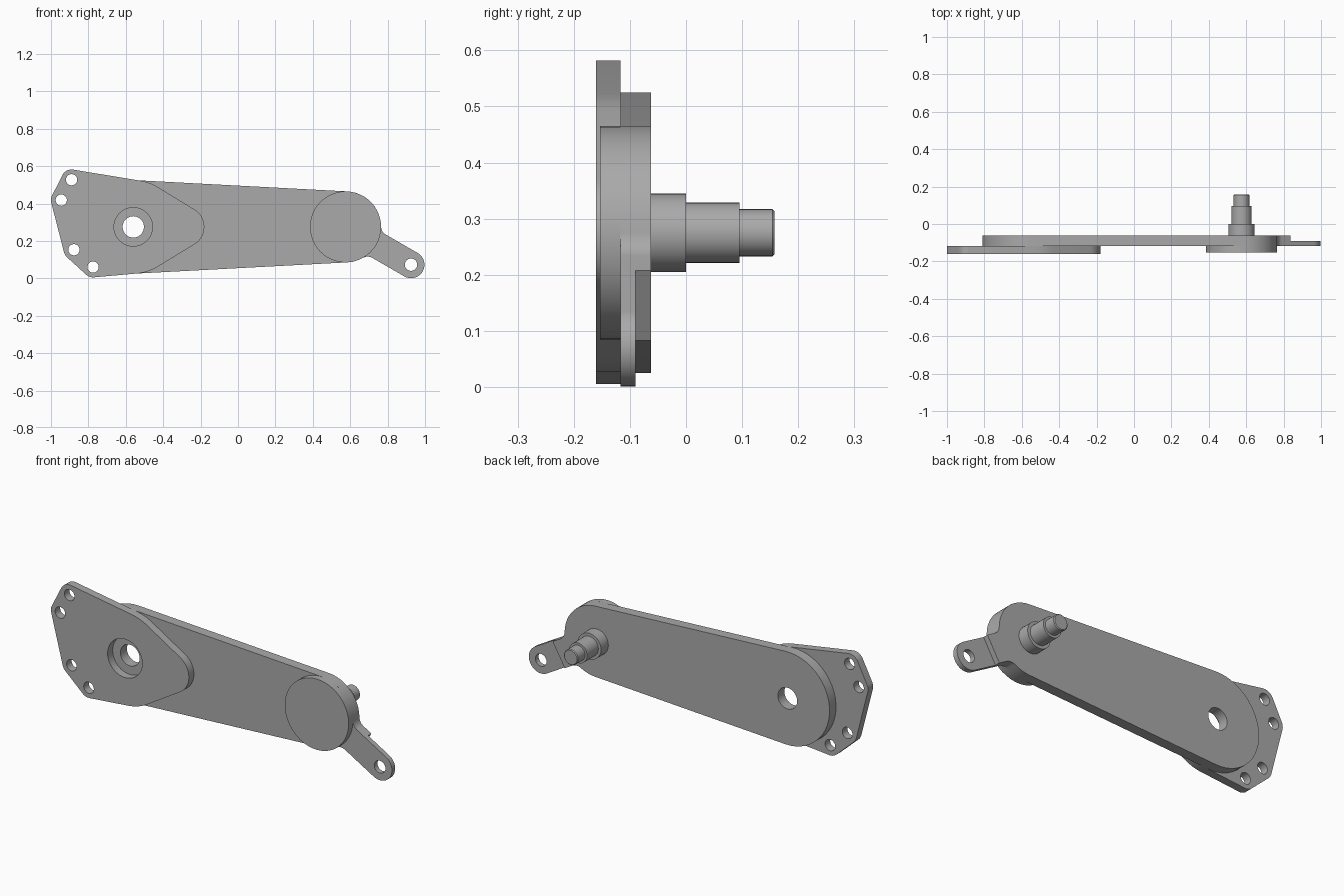
import bpy, bmesh, math
from math import sin, cos, radians, sqrt, atan2, degrees
from mathutils import Matrix, Vector

cube = bpy.data.objects.get("Cube")
if cube:
    bpy.data.objects.remove(cube, do_unlink=True)

steel = bpy.data.materials.new("grey steel")
steel.use_nodes = True
GREY = (0.4, 0.4, 0.4, 1)
steel.diffuse_color = GREY
steel.node_tree.nodes["Principled BSDF"].inputs["Base Color"].default_value = GREY


def arc(c, r, a0, a1):
    n = max(4, round(abs(a1 - a0) / 7.5))
    return [(c[0] + r * cos(radians(a0 + (a1 - a0) * i / n)),
             c[1] + r * sin(radians(a0 + (a1 - a0) * i / n))) for i in range(n + 1)]


def circle(c, r):
    return arc(c, r, 0, 360)[:-1]


def hull(circles):
    """Convex outline wrapped around a set of circles."""
    pts = sorted({(round(x, 5), round(z, 5)) for c, r in circles for x, z in circle(c, r)})

    def chain(seq):
        out = []
        for p in seq:
            while len(out) > 1 and ((out[-1][0] - out[-2][0]) * (p[1] - out[-2][1])
                                    <= (out[-1][1] - out[-2][1]) * (p[0] - out[-2][0])):
                out.pop()
            out.append(p)
        return out[:-1]
    return chain(pts) + chain(reversed(pts))


def finish(obj):
    bpy.ops.object.select_all(action='DESELECT')
    obj.select_set(True)
    bpy.context.view_layer.objects.active = obj
    bpy.ops.object.shade_smooth_by_angle(angle=radians(30))


def add_mesh(name, mesh):
    bm = bmesh.new()
    bm.from_mesh(mesh)
    bmesh.ops.remove_doubles(bm, verts=bm.verts, dist=0.0001)
    bmesh.ops.recalc_face_normals(bm, faces=bm.faces)
    bm.to_mesh(mesh)
    bm.free()
    mesh.materials.clear()
    mesh.materials.append(steel)
    obj = bpy.data.objects.new(name, mesh)
    bpy.context.collection.objects.link(obj)
    return obj


def slab(name, outlines, y0, y1):
    """Plate in the XZ plane; outlines after the first are holes."""
    cu = bpy.data.curves.new(name + " outline", 'CURVE')
    cu.dimensions = '2D'
    cu.fill_mode = 'BOTH'
    cu.extrude = (y1 - y0) / 2
    for pts in outlines:
        sp = cu.splines.new('POLY')
        sp.points.add(len(pts) - 1)
        for p, (x, z) in zip(sp.points, pts):
            p.co = (x, z, 0, 1)
        sp.use_cyclic_u = True
    tmp = bpy.data.objects.new("tmp", cu)
    bpy.context.collection.objects.link(tmp)
    bpy.context.view_layer.update()
    mesh = bpy.data.meshes.new_from_object(
        tmp.evaluated_get(bpy.context.evaluated_depsgraph_get()))
    bpy.data.objects.remove(tmp)
    bpy.data.curves.remove(cu)
    mesh.transform(Matrix.Translation((0, (y0 + y1) / 2, 0)) @ Matrix.Rotation(radians(90), 4, 'X'))
    return add_mesh(name, mesh)


# Shared layout
BIG, SMALL, TAB = (-0.56, 0.275), (0.575, 0.275), (0.925, 0.073)
R_BIG, R_SMALL, R_TAB, FILLET = 0.25, 0.19, 0.072, 0.05
FRONT, MID, STEP, BACK = -0.16, -0.117, -0.09, -0.062

# Arm: tapered link with a filleted neck leading to a small tab
neck = Vector((TAB[0] - SMALL[0], TAB[1] - SMALL[1])).normalized()
side = Vector((-neck.y, neck.x))
tilt = degrees(atan2(neck.y, neck.x))
v = R_TAB + FILLET
u = sqrt((R_SMALL + FILLET) ** 2 - v ** 2)
spread = degrees(atan2(v, u))
tangent = degrees(math.acos((R_BIG - R_SMALL) / (SMALL[0] - BIG[0])))
low = Vector(SMALL) + neck * u - side * v
high = Vector(SMALL) + neck * u + side * v
outline = (arc(BIG, R_BIG, tangent, 360 - tangent)
           + arc(SMALL, R_SMALL, -tangent, tilt - spread)
           + arc(low, FILLET, tilt - spread + 180, tilt + 90)[1:]
           + arc(TAB, R_TAB, tilt - 90, tilt + 90)
           + arc(high, FILLET, tilt + 270, tilt + spread + 180)
           + arc(SMALL, R_SMALL, tilt + spread, tangent)[1:])
arm = slab("arm", [outline, circle(BIG, 0.057), circle(TAB, 0.033)], MID, BACK)

# Thin the tab from behind with a straight step across the neck
bm = bmesh.new()
bmesh.ops.create_cube(bm, size=1)
centre = Vector(SMALL) + neck * (0.26 + 0.2)
bmesh.ops.transform(bm, verts=bm.verts, matrix=(
    Matrix.Translation((centre.x, STEP + 0.1, centre.y))
    @ Matrix.Rotation(radians(-tilt), 4, 'Y') @ Matrix.Diagonal((0.4, 0.2, 0.4, 1))))
box = bpy.data.meshes.new("tab cutter")
bm.to_mesh(box)
bm.free()
cutter = add_mesh("tab cutter", box)
cutter.hide_render = True
mod = arm.modifiers.new("thin tab", 'BOOLEAN')
mod.operation = 'DIFFERENCE'
mod.solver = 'EXACT'
mod.object = cutter
bpy.context.view_layer.objects.active = arm
bpy.ops.object.modifier_apply(modifier=mod.name)
bpy.data.objects.remove(cutter)
finish(arm)

# Front mounting plate: wrapped around its bolt holes, the bore and a rounded nose
bolts = [(-0.89, 0.527), (-0.945, 0.418), (-0.877, 0.153), (-0.775, 0.06)]
wrap = [(b, 0.055) for b in bolts] + [(BIG, R_BIG), ((-0.289, 0.275), 0.109)]
finish(slab("mounting_plate",
            [hull(wrap), circle(BIG, 0.103)] + [circle(b, 0.03) for b in bolts], FRONT, MID))

# Round boss on the front of the small end
finish(slab("front_boss", [circle(SMALL, R_SMALL)], -0.153, MID))

# Stepped pin on the back, turned from a profile of radius and depth
profile = [(0, BACK), (0.07, BACK), (0.07, 0), (0.054, 0), (0.054, 0.095),
           (0.042, 0.095), (0.042, 0.154), (0.038, 0.158), (0, 0.158)]
bm = bmesh.new()
verts = [bm.verts.new((SMALL[0] + r, y, SMALL[1])) for r, y in profile]
edges = [bm.edges.new(pair) for pair in zip(verts, verts[1:])]
bmesh.ops.spin(bm, geom=verts + edges, cent=(SMALL[0], 0, SMALL[1]), axis=(0, 1, 0),
               angle=radians(360), steps=32)
pin = bpy.data.meshes.new("pin")
bm.to_mesh(pin)
bm.free()
finish(add_mesh("stepped_pin", pin))
